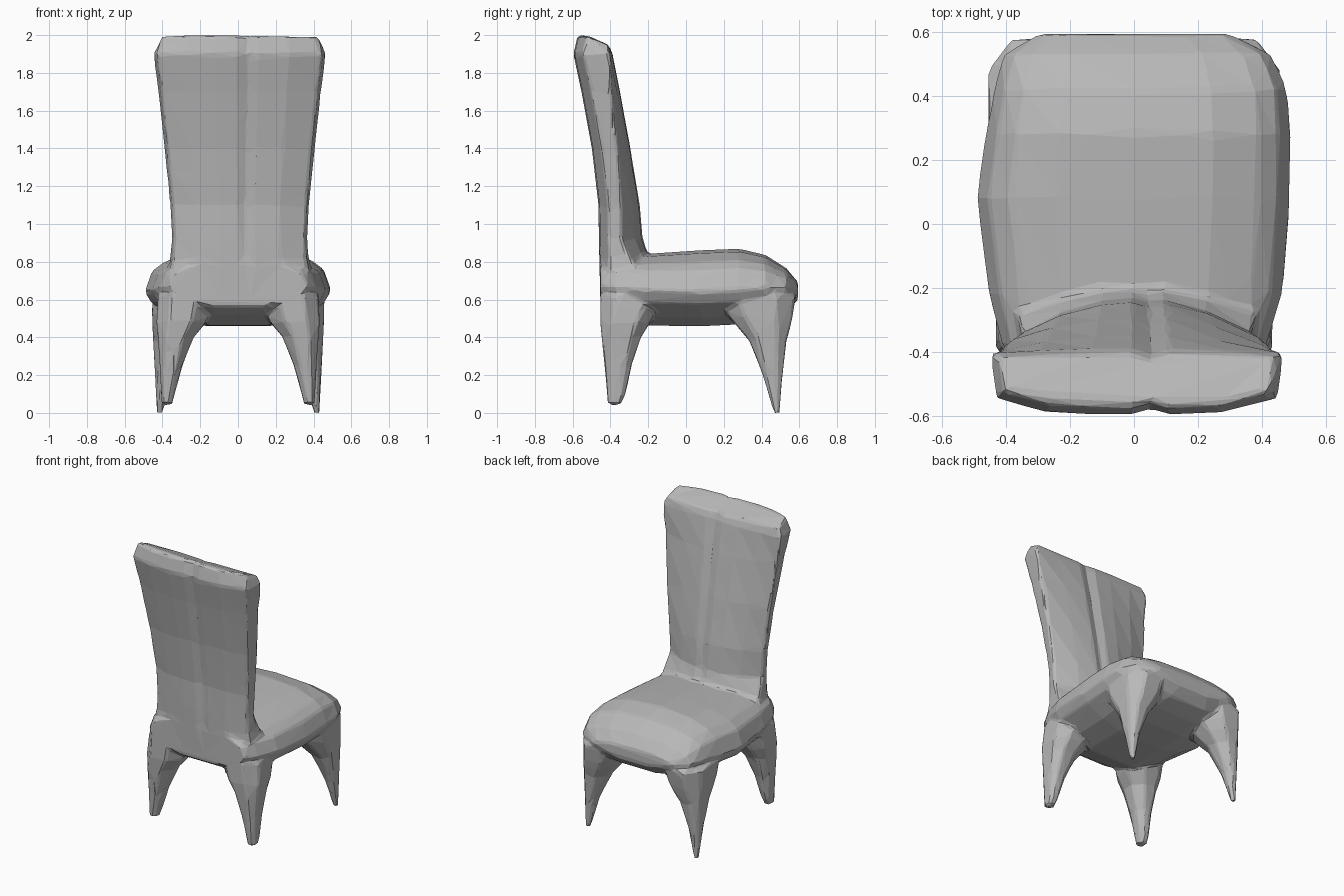
import bpy, bmesh
from mathutils import Vector

cube = bpy.data.objects.get("Cube")
if cube:
    bpy.data.objects.remove(cube)

bm = bmesh.new()


def loft(rings):
    """Skin a closed volume through rings with equal point counts."""
    rows = [[bm.verts.new(p) for p in ring] for ring in rings]
    n = len(rows[0])
    for a, b in zip(rows, rows[1:]):
        for i in range(n):
            j = (i + 1) % n
            bm.faces.new((a[i], a[j], b[j], b[i]))
    bm.faces.new(rows[0][::-1])
    bm.faces.new(rows[-1])


# Seat: domed cushion section with a bowed underside, swept back to front
def seat_ring(y, left_half, right_half, top, mid, low):
    upper = [(1, 0), (.92, .5), (.79, .72), (.5, .93), (0, 1)]
    lower = [(.35, 1), (.66, .75), (.92, .35)]

    def side(half, profile, height):
        return [(u * half, y, mid + f * height) for u, f in profile]

    rise, drop = top - mid, low - mid
    return (side(right_half, upper, rise)
            + side(-left_half, upper[-2::-1], rise)
            + side(-left_half, lower[::-1], drop)
            + [(0, y, low)]
            + side(right_half, lower, drop))


loft([seat_ring(*s) for s in (
    (-.455, .37, .37, .80, .67, .565),
    (-.38, .415, .415, .83, .66, .52),
    (-.22, .455, .465, .84, .65, .462),
    (.08, .495, .49, .86, .64, .458),
    (.28, .465, .492, .868, .65, .468),
    (.42, .44, .48, .835, .66, .495),
    (.53, .41, .43, .765, .66, .535),
    (.593, .30, .30, .69, .65, .60),
)])


# Backrest: leaning slab flaring into the seat, with a shallow centre groove
def back_ring(z, half, front, front_side, rear, tilt, groove):
    steps = (-1, -.65, -.3, -.03, .1, .22, .6, 1)
    ring = []
    for u in steps:
        y = front_side + (front - front_side) * (1 - u ** 2)
        y -= groove if u == .1 else 0
        ring.append((u * half + .008, y, z - tilt))
    for u in reversed(steps):
        y = rear + .05 * u ** 4 + (groove if u == .1 else 0)
        ring.append((u * half * .96 + .008, y, z))
    return ring


loft([back_ring(*s) for s in (
    (.60, .39, -.20, -.25, -.455, 0, .0),
    (.74, .385, -.18, -.24, -.46, 0, .005),
    (.82, .368, -.195, -.295, -.46, 0, .01),
    (.92, .36, -.23, -.345, -.463, 0, .015),
    (1.10, .37, -.245, -.345, -.465, 0, .02),
    (1.40, .40, -.295, -.365, -.50, 0, .02),
    (1.70, .432, -.35, -.395, -.555, 0, .02),
    (1.90, .458, -.39, -.405, -.598, .0, .02),
    (1.998, .43, -.41, -.415, -.575, .05, .02),
)])


# Legs: chamfered sections tapering to the foot
def leg_ring(z, x0, x1, y0, y1, side):
    cx, cy = (x0 + x1) / 2, (y0 + y1) / 2
    hx, hy = (x1 - x0) / 2, (y1 - y0) / 2
    corners = [(1, .5), (.5, 1), (-.4, 1), (-1, .4),
               (-1, -.4), (-.4, -1), (.5, -1), (1, -.5)]
    return [(side * (cx + a * hx), cy + b * hy, z) for a, b in corners]


rear_leg = (
    (.04, .35, .405, -.415, -.345),
    (.10, .335, .408, -.42, -.32),
    (.25, .295, .415, -.432, -.29),
    (.40, .235, .425, -.448, -.24),
    (.48, .17, .432, -.455, -.19),
    (.62, .13, .425, -.455, -.13),
)
front_leg = (
    (-.008, .40, .432, .465, .495),
    (.20, .355, .44, .405, .51),
    (.38, .28, .45, .335, .53),
    (.45, .225, .453, .275, .55),
    (.52, .18, .455, .22, .565),
    (.62, .15, .455, .18, .58),
)
for side in (-1, 1):
    for leg in (rear_leg, front_leg):
        loft([leg_ring(*s, side) for s in leg])

bmesh.ops.recalc_face_normals(bm, faces=bm.faces)
mesh = bpy.data.meshes.new("chair")
bm.to_mesh(mesh)
bm.free()

grey = bpy.data.materials.new("plain grey")
grey.use_nodes = True
grey.diffuse_color = (.48, .48, .48, 1)
grey.node_tree.nodes["Principled BSDF"].inputs["Base Color"].default_value = grey.diffuse_color
mesh.materials.append(grey)

chair = bpy.data.objects.new("chair", mesh)
bpy.context.collection.objects.link(chair)

# Fuse the parts into one skin, soften the joins, then facet it
fuse = chair.modifiers.new("fuse", 'REMESH')
fuse.mode = 'VOXEL'
fuse.voxel_size = .013
soften = chair.modifiers.new("soften", 'SMOOTH')
soften.factor = .5
soften.iterations = 8
facet = chair.modifiers.new("facet", 'DECIMATE')
facet.ratio = .022

graph = bpy.context.evaluated_depsgraph_get()
fused = bpy.data.meshes.new_from_object(chair.evaluated_get(graph))
chair.modifiers.clear()
chair.data = fused
if not fused.materials:
    fused.materials.append(grey)

# Stand it on the ground, centred, with flat facets
lo = Vector([min(v.co[i] for v in fused.vertices) for i in range(3)])
hi = Vector([max(v.co[i] for v in fused.vertices) for i in range(3)])
base = Vector(((lo.x + hi.x) / 2, (lo.y + hi.y) / 2, lo.z))
for v in fused.vertices:
    v.co -= base
for p in fused.polygons:
    p.use_smooth = False
    p.material_index = 0
